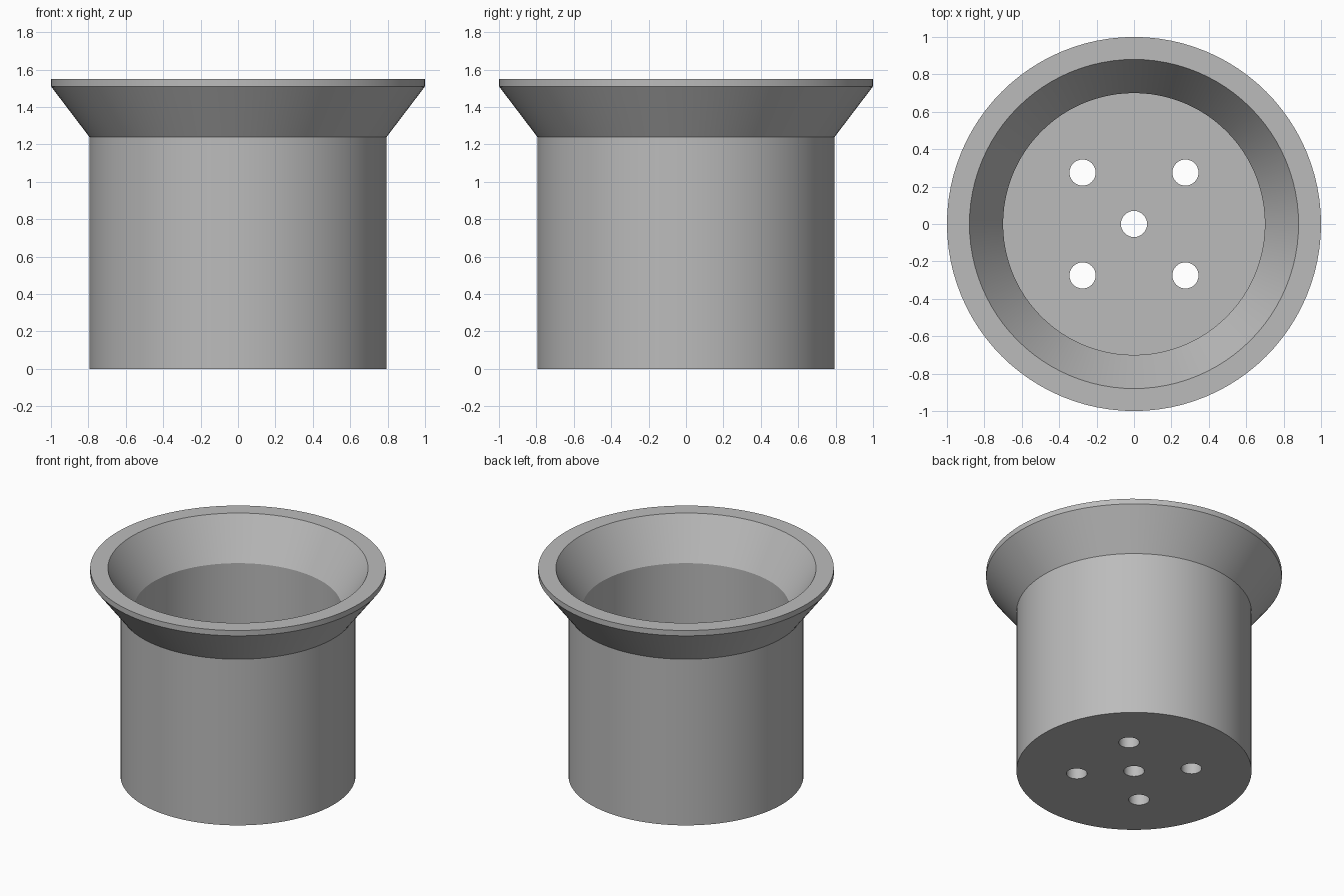
import bpy
import bmesh
from math import pi, radians
from mathutils import Matrix, Vector

if "Cube" in bpy.data.objects:
    bpy.data.objects.remove(bpy.data.objects["Cube"], do_unlink=True)

SEGMENTS = 96
FLOOR = 0.10
HOLE_RADIUS = 0.07
HOLE_OFFSET = 0.275

grey = bpy.data.materials.new("plain grey")
grey.use_nodes = True
colour = (0.5, 0.5, 0.5, 1)
grey.diffuse_color = colour
grey.node_tree.nodes["Principled BSDF"].inputs["Base Color"].default_value = colour


def make_object(name, bm):
    bmesh.ops.recalc_face_normals(bm, faces=bm.faces)
    mesh = bpy.data.meshes.new(name)
    bm.to_mesh(mesh)
    bm.free()
    obj = bpy.data.objects.new(name, mesh)
    bpy.context.collection.objects.link(obj)
    mesh.materials.append(grey)
    return obj


# Flared cup: outer wall, lip, inner wall and floor, turned about z
profile = [(0.795, 0), (0.795, 1.24), (1, 1.51), (1, 1.55),
           (0.88, 1.55), (0.70, 1.26), (0.70, FLOOR)]
bm = bmesh.new()
verts = [bm.verts.new((r, 0, z)) for r, z in profile]
edges = [bm.edges.new(pair) for pair in zip(verts, verts[1:])]
bmesh.ops.spin(bm, geom=verts + edges, cent=(0, 0, 0), axis=(0, 0, 1),
               angle=2 * pi, steps=SEGMENTS, use_merge=True)
bmesh.ops.remove_doubles(bm, verts=bm.verts, dist=0.0001)
bmesh.ops.holes_fill(bm, edges=[e for e in bm.edges if e.is_boundary], sides=0)
cup = make_object("flared_cup", bm)

# Drain holes: one in the centre and four around it
bm = bmesh.new()
spots = [(0, 0)] + [(x, y) for x in (-HOLE_OFFSET, HOLE_OFFSET)
                    for y in (-HOLE_OFFSET, HOLE_OFFSET)]
for x, y in spots:
    bmesh.ops.create_cone(bm, cap_ends=True, segments=32, radius1=HOLE_RADIUS,
                          radius2=HOLE_RADIUS, depth=4 * FLOOR,
                          matrix=Matrix.Translation(Vector((x, y, FLOOR / 2))))
cutter = make_object("drain_hole_cutter", bm)
cutter.hide_render = True

cut = cup.modifiers.new("drain_holes", 'BOOLEAN')
cut.operation = 'DIFFERENCE'
cut.solver = 'EXACT'
cut.object = cutter
bpy.context.view_layer.objects.active = cup
bpy.ops.object.select_all(action='DESELECT')
cup.select_set(True)
bpy.ops.object.modifier_apply(modifier=cut.name)
bpy.data.objects.remove(cutter, do_unlink=True)

# Smooth round walls with crisp rims
bpy.ops.object.shade_smooth_by_angle(angle=radians(25))
